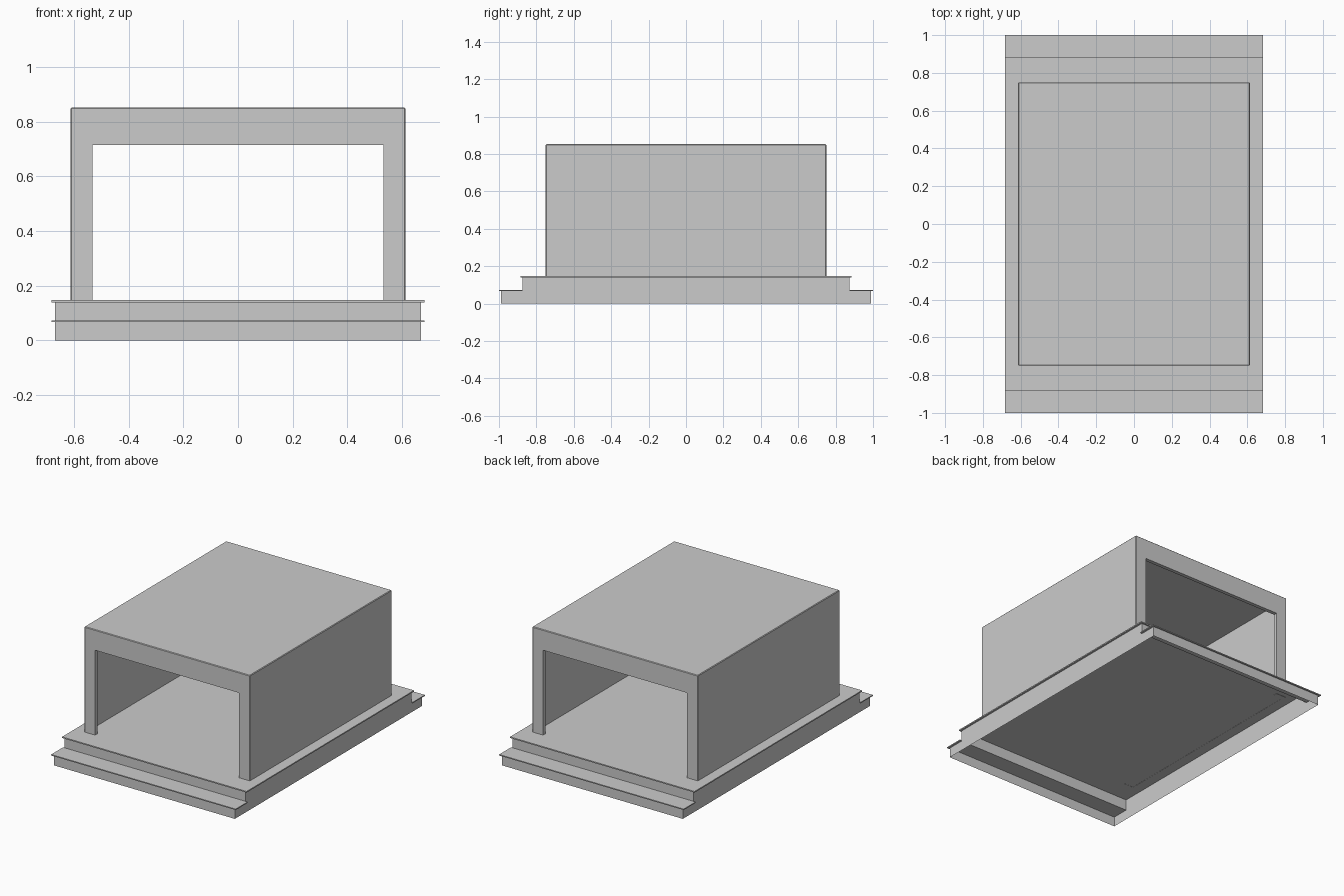
import bpy, bmesh
from mathutils import Vector

if "Cube" in bpy.data.objects:
    bpy.data.objects.remove(bpy.data.objects["Cube"])


def box(name, lo, hi):
    """Axis-aligned box between two corners."""
    lo, hi = Vector(lo), Vector(hi)
    bm = bmesh.new()
    bmesh.ops.create_cube(bm, size=1)
    for v in bm.verts:
        v.co = Vector([c * s for c, s in zip(v.co, hi - lo)]) + (lo + hi) / 2
    me = bpy.data.meshes.new(name)
    bm.to_mesh(me)
    bm.free()
    ob = bpy.data.objects.new(name, me)
    bpy.context.collection.objects.link(ob)
    return ob


def cut(target, cutter):
    m = target.modifiers.new(cutter.name, 'BOOLEAN')
    m.operation, m.solver, m.object = 'DIFFERENCE', 'EXACT', cutter
    cutter.hide_render = True
    cutter.hide_set(True)


# Stepped foundation: hollow sheet, open underneath
TREAD, FLOOR = 0.066, 0.139
half = [(0.99, 0), (0.99, TREAD), (0.875, TREAD), (0.875, FLOOR)]
profile = half + [(-y, z) for y, z in reversed(half)]
bm = bmesh.new()
left = [bm.verts.new((-0.67, y, z)) for y, z in profile]
right = [bm.verts.new((0.67, y, z)) for y, z in profile]
bm.faces.new(left)
bm.faces.new(right[::-1])
for i in range(len(profile) - 1):
    bm.faces.new((left[i], right[i], right[i + 1], left[i + 1]))
bmesh.ops.recalc_face_normals(bm, faces=bm.faces)
me = bpy.data.meshes.new("stepped_foundation")
bm.to_mesh(me)
bm.free()
bpy.context.collection.objects.link(bpy.data.objects.new("stepped_foundation", me))

# Thin overhanging slabs: floor and a step tread at each end
box("floor_slab", (-0.683, -0.885, FLOOR), (0.683, 0.885, 0.147))
box("front_tread", (-0.683, -1.0, TREAD), (0.683, -0.875, 0.073))
box("back_tread", (-0.683, 0.875, TREAD), (0.683, 1.0, 0.073))

# Hall: thin-walled shell with framed openings at both ends
hall = box("hall_shell", (-0.613, -0.75, 0.138), (0.613, 0.75, 0.852))
bev = hall.modifiers.new("edge_bevel", 'BEVEL')
bev.width, bev.segments = 0.004, 1
cut(hall, box("interior_cutter", (-0.6, -0.725, 0.0), (0.6, 0.725, 0.838)))
cut(hall, box("opening_cutter", (-0.533, -0.9, -0.1), (0.533, 0.9, 0.715)))
